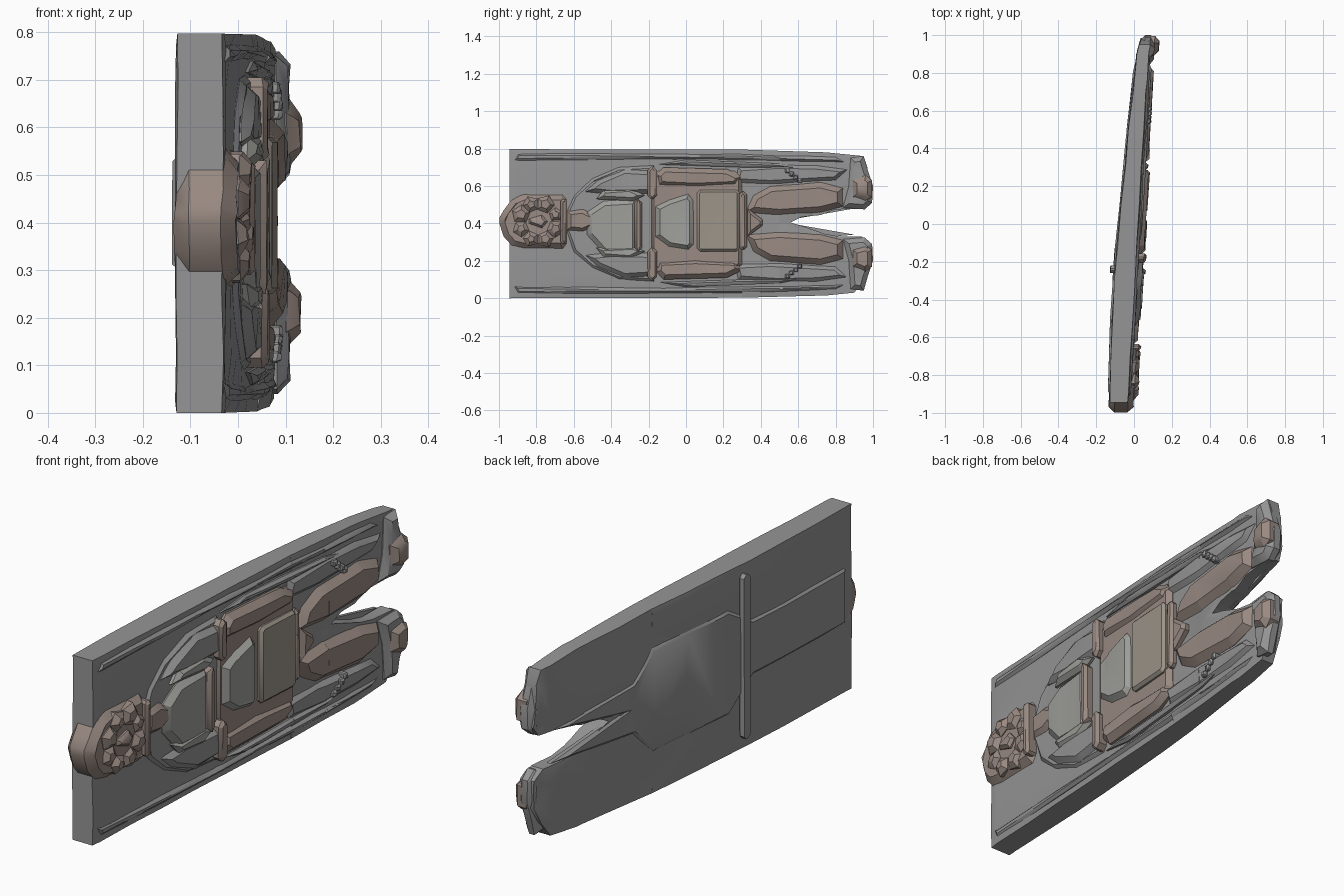
import bpy, bmesh, math, random
from mathutils import Vector

if "Cube" in bpy.data.objects:
    bpy.data.objects.remove(bpy.data.objects["Cube"])

random.seed(4)

# Slanted slab surfaces: (y, x) for the plain back and the carved front
BACK = [(-1.0, -.132), (-.6, -.123), (-.2, -.1), (.2, -.06), (.6, -.02), (.9, .015), (1.0, .04)]
FRONT = [(-1.0, -.033), (-.5, -.005), (0, .025), (.5, .055), (.9, .078), (1.0, .085)]


def lerp(table, y):
    for (a, p), (b, q) in zip(table, table[1:]):
        if y <= b:
            break
    return p + (q - p) * (y - a) / (b - a)


def material(name, rgb):
    m = bpy.data.materials.new(name)
    m.diffuse_color = (*rgb, 1)
    m.use_nodes = True
    m.node_tree.nodes["Principled BSDF"].inputs["Base Color"].default_value = m.diffuse_color
    return m


STONE = material("stone", (.30, .30, .30))
PALE = material("pale_stone", (.34, .34, .32))
CLAY = material("clay_stone", (.32, .255, .225))
TAN = material("tan_stone", (.33, .295, .25))


def prism(name, pts, low, high, mat, chamfer=.02, both=False, on=FRONT, slab=False, jitter=.003):
    """Extrude a (y, z) outline along x, chamfer its rim and lay it on the slanted surface."""
    bm = bmesh.new()
    base = bm.faces.new([bm.verts.new((low, y, z)) for y, z in pts])
    ext = bmesh.ops.extrude_face_region(bm, geom=[base])
    for v in ext["geom"]:
        if isinstance(v, bmesh.types.BMVert):
            v.co.x = high
    bmesh.ops.recalc_face_normals(bm, faces=bm.faces)
    rim = [e for e in bm.edges
           if abs(e.verts[0].co.x - e.verts[1].co.x) < 1e-6
           and (both or abs(e.verts[0].co.x - high) < 1e-6)]
    if chamfer:
        bmesh.ops.bevel(bm, geom=rim, offset=chamfer, segments=1, affect='EDGES',
                        profile=.5, clamp_overlap=True)
    # slice so that the part can follow the slant
    cuts = [(i * .2 - .9, 1) for i in range(10)]
    if slab:
        cuts += [(z, 2) for z in (.12, .26, .54, .68)]
    for c, axis in cuts:
        co, no = Vector(), Vector()
        co[axis], no[axis] = c, 1
        bmesh.ops.bisect_plane(bm, geom=bm.verts[:] + bm.edges[:] + bm.faces[:],
                               plane_co=co, plane_no=no, dist=1e-4)
    bmesh.ops.triangulate(bm, faces=[f for f in bm.faces if len(f.verts) > 4])
    for v in bm.verts:
        x, y = v.co.x, v.co.y
        f, b = lerp(FRONT, y), lerp(BACK, y)
        v.co.x = b + x * (f - b) if slab else lerp(on, y) + x
        v.co.x += random.uniform(-jitter, jitter)
    bmesh.ops.recalc_face_normals(bm, faces=bm.faces)
    me = bpy.data.meshes.new(name)
    bm.to_mesh(me)
    bm.free()
    ob = bpy.data.objects.new(name, me)
    me.materials.append(mat)
    bpy.context.collection.objects.link(ob)
    bpy.ops.object.select_all(action='DESELECT')
    ob.select_set(True)
    bpy.context.view_layer.objects.active = ob
    bpy.ops.object.shade_smooth_by_angle(angle=math.radians(30))
    return ob


def pair(name, pts, *args, **kw):
    """Upper part and its mirror about the centre line z = 0.4."""
    prism("upper_" + name, pts, *args, **kw)
    prism("lower_" + name, [(y, .8 - z) for y, z in reversed(pts)], *args, **kw)


def box(y0, y1, z0, z1, c=0.02):
    """Rectangle with cut corners."""
    return [(y0 + c, z0), (y1 - c, z0), (y1, z0 + c), (y1, z1 - c),
            (y1 - c, z1), (y0 + c, z1), (y0, z1 - c), (y0, z0 + c)]


# Slab with the V-shaped gap between the feet
prism("slab", [(-.945, 0), (.3, .003), (.75, .015), (.9, .03), (.95, .1), (.985, .17), (.985, .29),
               (.94, .33), (.82, .33), (.74, .345), (.64, .38), (.56, .405), (.62, .435),
               (.72, .445), (.8, .475), (.96, .48), (.985, .52), (.97, .7), (.95, .76),
               (.75, .78), (.3, .795), (-.945, .797)],
      0, 1, STONE, .028, both=True, slab=True)

# Long worn ridges along the borders
pair("border_ridge", [(-.92, .735), (-.2, .745), (.5, .735), (.86, .725), (.8, .755), (.3, .772), (-.9, .775)],
     -.02, .01, STONE, .012)
pair("inner_ridge", [(-.15, .715), (.3, .7), (.62, .695), (.5, .72), (0, .74)], -.02, .018, STONE, .01)

# Head block, face ring and nose
prism("head", [(-.998, .40), (-.975, .33), (-.93, .28), (-.87, .265), (-.66, .265), (-.635, .29),
               (-.635, .53), (-.66, .555), (-.87, .555), (-.93, .53), (-.975, .47), (-.998, .43)],
      -.102, .028, CLAY, .03, both=True)
for i in range(8):
    a = math.tau * (i + .5) / 8
    cy, cz = -.79 + .1 * math.cos(a), .41 + .1 * math.sin(a)
    r = random.uniform(.042, .052)
    prism(f"face_ring_{i + 1}", [(cy + r * math.cos(a + k * math.tau / 5), cz + r * math.sin(a + k * math.tau / 5))
                                 for k in range(5)], 0, random.uniform(.042, .054), CLAY, .02)
prism("nose", [(-.84, .40), (-.77, .375), (-.74, .41), (-.77, .445), (-.84, .425)], 0, .046, CLAY, .012)
prism("chin_bar", box(-.67, -.635, .29, .53, .01), -.02, .05, CLAY, .012)
prism("neck", [(-.64, .36), (-.55, .35), (-.47, .385), (-.45, .41), (-.47, .44), (-.55, .48), (-.64, .47)],
      -.02, .03, CLAY, .025)

# Rounded shoulders and folded arms
prism("shoulders", [(-.64, .36), (-.6, .25), (-.5, .16), (-.36, .10), (-.17, .09), (-.17, .71),
                    (-.36, .70), (-.5, .64), (-.6, .55), (-.64, .46)], -.02, .012, STONE, .014)
pair("upper_arm", [(-.54, .57), (-.4, .555), (-.17, .56), (-.17, .68), (-.33, .69), (-.47, .63)],
     -.02, .035, STONE, .022)
pair("arm_fold", [(-.48, .53), (-.28, .52), (-.22, .55), (-.3, .59), (-.44, .58)], -.02, .042, PALE, .018)
pair("elbow", box(-.205, -.155, .53, .705), -.02, .05, CLAY, .015)

# Chest block and ridge
prism("chest", [(-.53, .34), (-.44, .24), (-.27, .235), (-.26, .26), (-.26, .51), (-.27, .53),
                (-.44, .52), (-.53, .46)], -.02, .04, PALE, .03)
prism("chest_ridge", box(-.275, -.235, .25, .53), -.02, .05, CLAY, .012)

# Waist shield, skirt plate and its frame
prism("waist", box(-.19, .3, .14, .68, .04), -.02, .022, CLAY, .02)
prism("shield", [(-.18, .32), (-.1, .26), (.02, .24), (.06, .28), (.06, .53), (.02, .58),
                 (-.1, .54), (-.18, .5)], -.02, .042, PALE, .04)
prism("skirt_plate", box(.06, .285, .25, .58, .015), -.02, .042, TAN, .012, jitter=.001)
pair("forearm", [(-.15, .6), (.05, .59), (.27, .6), (.3, .65), (.22, .69), (-.12, .7), (-.16, .66)],
     -.02, .036, CLAY, .025)
prism("skirt_hem", box(.285, .325, .26, .57, .015), -.02, .03, CLAY, .014)

# Legs, robe sides and feet
pair("leg", [(.32, .46), (.5, .445), (.72, .46), (.84, .49), (.84, .59), (.72, .62), (.45, .6), (.36, .55)],
     -.02, .03, CLAY, .03)
pair("robe_side", [(.26, .62), (.45, .61), (.8, .63), (.87, .69), (.7, .71), (.5, .715), (.28, .7)],
     -.02, .018, STONE, .02)
for i in range(4):
    pair(f"robe_step_{i + 1}", box(.53 + i * .022, .555 + i * .022, .67 - i * .018, .695 - i * .018, .004),
         0, .032, STONE, .006)
pair("foot", [(.84, .485), (.955, .475), (.995, .51), (1.0, .6), (.97, .69), (.95, .76), (.88, .75), (.87, .6)],
     -.05, .028, STONE, .025, both=True)
pair("toe", [(.89, .54), (.96, .52), (.995, .54), (.995, .63), (.96, .66), (.89, .63)], -.02, .05, CLAY, .025)
prism("leg_wedge", [(.33, .33), (.41, .39), (.41, .42), (.33, .48)], -.02, .035, CLAY, .015)

# Shallow ridges on the back
prism("back_cross_ridge", box(-.26, -.22, .05, .76, .015), -.01, .02, STONE, .01, on=[(y, x - .012) for y, x in BACK])
prism("back_body", [(-.9, .3), (-.3, .3), (-.15, .18), (.3, .18), (.42, .3), (.9, .34), (.5, .41),
                    (.9, .48), (.42, .52), (.3, .63), (-.15, .63), (-.3, .54), (-.9, .54)],
      .02, -.008, STONE, .012, on=BACK, jitter=.002)
